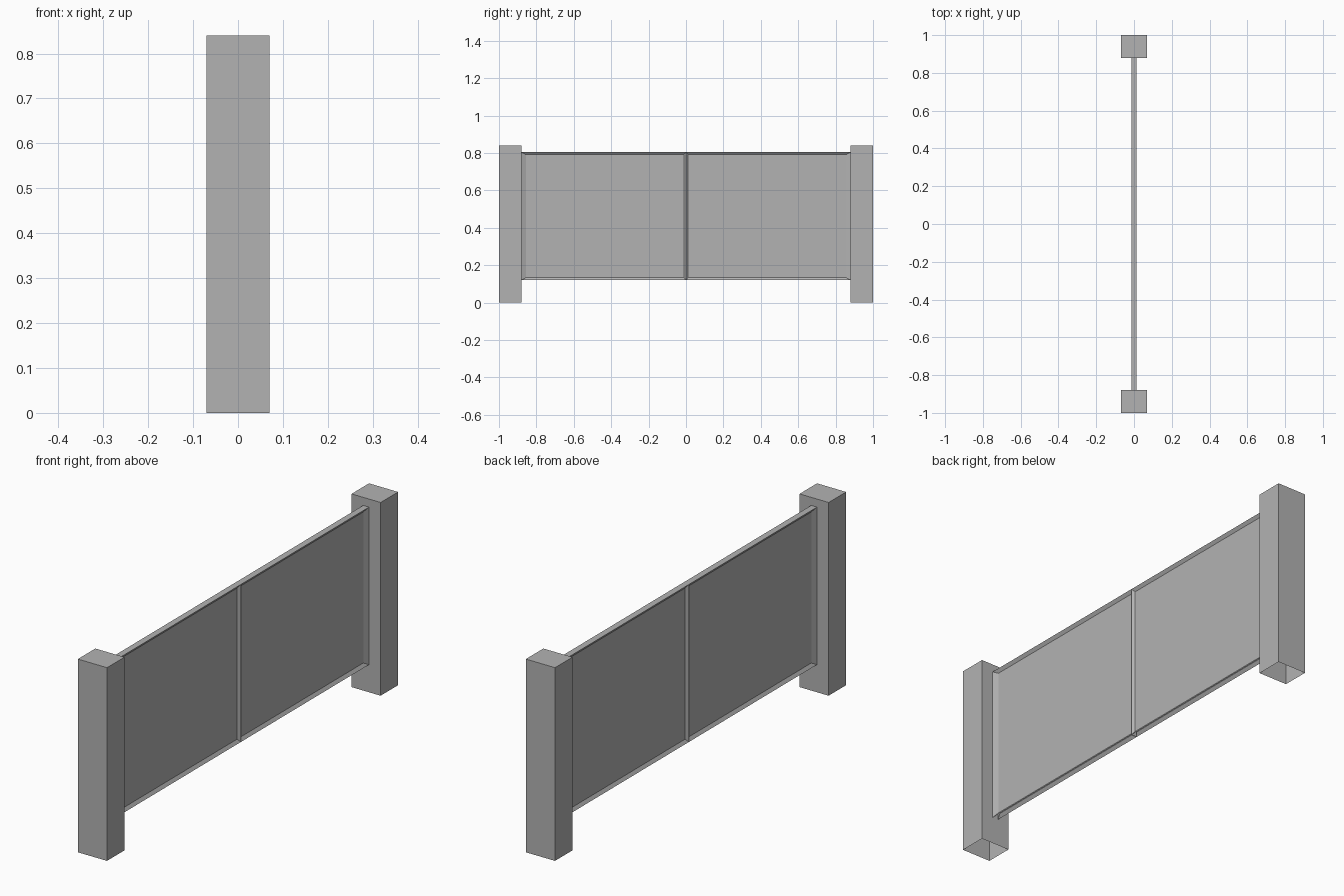
import bpy
import bmesh

cube = bpy.data.objects.get("Cube")
if cube:
    bpy.data.objects.remove(cube, do_unlink=True)

# One plain grey for everything
GREY = (0.45, 0.45, 0.45, 1)
grey = bpy.data.materials.new("plain grey")
grey.use_nodes = True
grey.diffuse_color = GREY
grey.node_tree.nodes["Principled BSDF"].inputs["Base Color"].default_value = GREY


def open_box(bm, low, high):
    """Box without a bottom face."""
    bmesh.ops.create_cube(bm, size=1)
    for v in bm.verts:
        v.co = [h if c > 0 else l for c, l, h in zip(v.co, low, high)]
    bm.normal_update()
    bottom = [f for f in bm.faces if f.normal.z < -0.9]
    bmesh.ops.delete(bm, geom=bottom, context="FACES_ONLY")


def finish(bm, name):
    mesh = bpy.data.meshes.new(name)
    bm.to_mesh(mesh)
    bm.free()
    mesh.materials.append(grey)
    obj = bpy.data.objects.new(name, mesh)
    bpy.context.collection.objects.link(obj)


def post(name, side):
    bm = bmesh.new()
    y = sorted((side * 0.88, side))
    open_box(bm, (-0.07, y[0], 0), (0.07, y[1], 0.84))
    finish(bm, name)


def gate_leaf(name, side):
    bm = bmesh.new()
    y = sorted((0, side * 0.88))
    open_box(bm, (-0.014, y[0], 0.12), (0.014, y[1], 0.805))
    # Sunken panel on both broad faces, with a wider stile at the post
    broad = [f for f in bm.faces if abs(f.normal.x) > 0.9]
    bmesh.ops.inset_individual(bm, faces=broad, thickness=0.02, depth=-0.01)
    for v in {v for f in broad for v in f.verts}:
        v.co.y = side * (0.855 if abs(v.co.y) > 0.5 else 0.012)
    finish(bm, name)


for word, side in (("front", -1), ("back", 1)):
    post(word + "_post", side)
    gate_leaf(word + "_gate_leaf", side)
